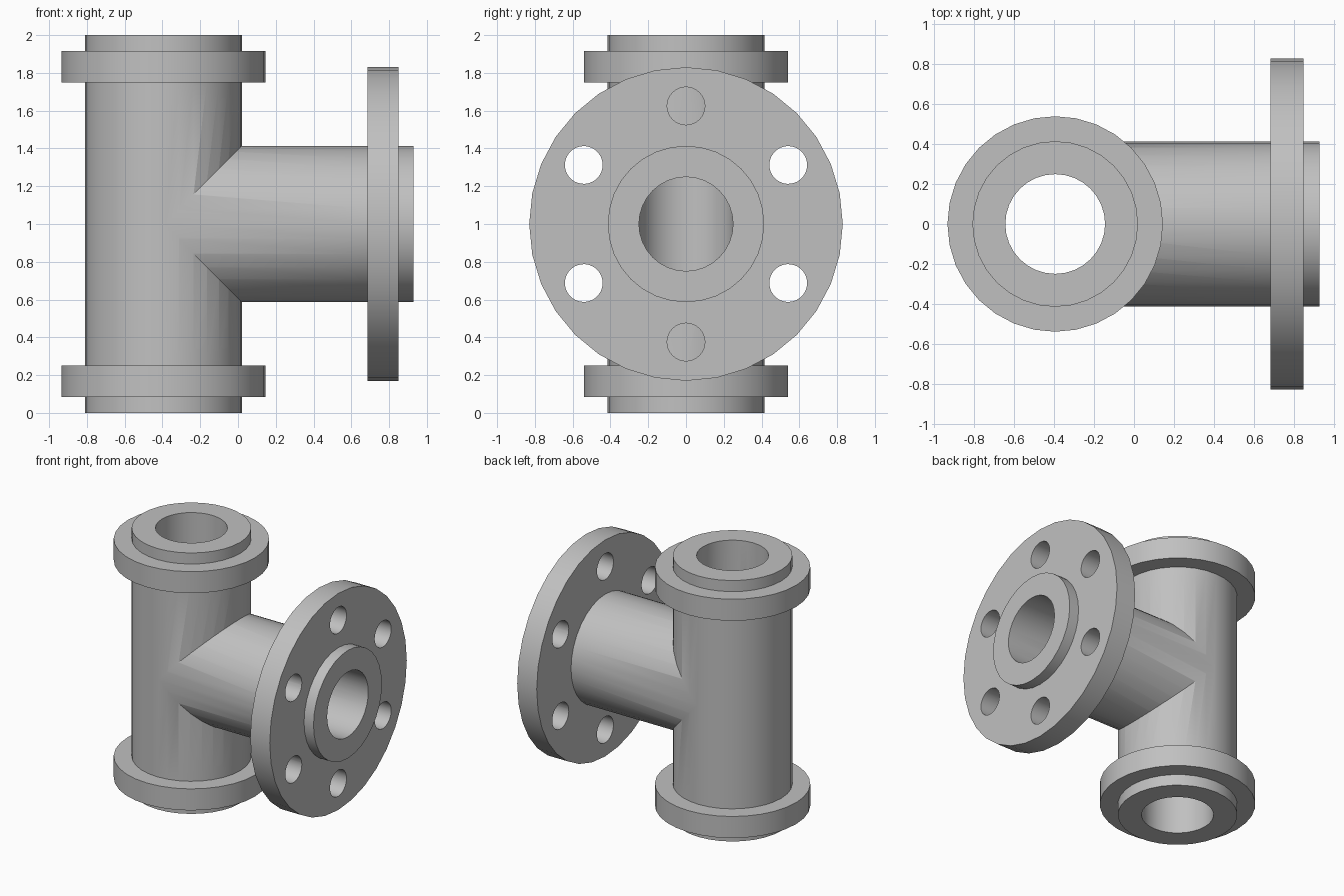
import bpy, bmesh, math
from mathutils import Matrix, Vector

cube = bpy.data.objects.get("Cube")
if cube:
    bpy.data.objects.remove(cube, do_unlink=True)

SEGMENTS = 32
AXIS_X = -0.395          # centre line of the upright pipe
PIPE_R, BORE_R = 0.415, 0.25
UPRIGHT = Matrix.Translation((AXIS_X, 0, 0))
SIDEWAYS = Matrix.Translation((AXIS_X, 0, 1)) @ Matrix.Rotation(math.pi / 2, 4, 'Y')

steel = bpy.data.materials.new("grey steel")
steel.use_nodes = True
colour = (0.53, 0.53, 0.53, 1)
steel.diffuse_color = colour
steel.node_tree.nodes["Principled BSDF"].inputs["Base Color"].default_value = colour


def turned(name, profile, matrix):
    """Closed solid of revolution from (radius, height) steps, bottom to top."""
    bm = bmesh.new()
    rings = []
    for r, h in profile:
        rings.append([bm.verts.new(matrix @ Vector((r * math.cos(a), r * math.sin(a), h)))
                      for a in (2 * math.pi * i / SEGMENTS for i in range(SEGMENTS))])
    for low, high in zip(rings, rings[1:]):
        for i in range(SEGMENTS):
            j = (i + 1) % SEGMENTS
            bm.faces.new((low[i], low[j], high[j], high[i]))
    bm.faces.new(rings[0][::-1])
    bm.faces.new(rings[-1])
    bmesh.ops.recalc_face_normals(bm, faces=bm.faces)
    mesh = bpy.data.meshes.new(name)
    bm.to_mesh(mesh)
    bm.free()
    mesh.materials.append(steel)
    obj = bpy.data.objects.new(name, mesh)
    bpy.context.collection.objects.link(obj)
    return obj


def combine(target, tool, operation):
    """Apply a boolean and remove the tool."""
    mod = target.modifiers.new(operation.lower(), 'BOOLEAN')
    mod.operation, mod.solver, mod.object = operation, 'EXACT', tool
    bpy.context.view_layer.update()
    evaluated = target.evaluated_get(bpy.context.evaluated_depsgraph_get())
    result = bpy.data.meshes.new_from_object(evaluated)
    target.modifiers.clear()
    target.data = result
    bpy.data.objects.remove(tool, do_unlink=True)


# Upright pipe with a collar near each end
collar = 0.54
tee = turned("pipe_tee", [
    (PIPE_R, 0), (PIPE_R, 0.085), (collar, 0.085), (collar, 0.25), (PIPE_R, 0.25),
    (PIPE_R, 1.75), (collar, 1.75), (collar, 1.915), (PIPE_R, 1.915), (PIPE_R, 2)], UPRIGHT)

# Side branch with its large bolted flange
branch_r, flange = PIPE_R - 0.001, 0.83
start, stop, end = 0.685 - AXIS_X, 0.85 - AXIS_X, 0.93 - AXIS_X
branch = turned("side_branch", [
    (branch_r, 0), (branch_r, start), (flange, start), (flange, stop),
    (branch_r, stop), (branch_r, end)], SIDEWAYS)
combine(tee, branch, 'UNION')

# Bores through the upright pipe and the branch
combine(tee, turned("upright_bore", [(BORE_R, -0.2), (BORE_R, 2.2)], UPRIGHT), 'DIFFERENCE')
combine(tee, turned("branch_bore", [(BORE_R - 0.001, 0), (BORE_R - 0.001, end + 0.2)], SIDEWAYS),
        'DIFFERENCE')

# Six bolt holes around the flange
for k in range(6):
    spot = Matrix.Rotation(math.pi / 3 * k, 4, 'Z') @ Matrix.Translation((0.625, 0, 0))
    hole = turned("bolt_hole", [(0.1, start - 0.05), (0.1, stop + 0.05)], SIDEWAYS @ spot)
    combine(tee, hole, 'DIFFERENCE')

# Smooth curved walls, crisp rims
bpy.ops.object.select_all(action='DESELECT')
tee.select_set(True)
bpy.context.view_layer.objects.active = tee
bpy.ops.object.shade_smooth_by_angle(angle=math.radians(30))
